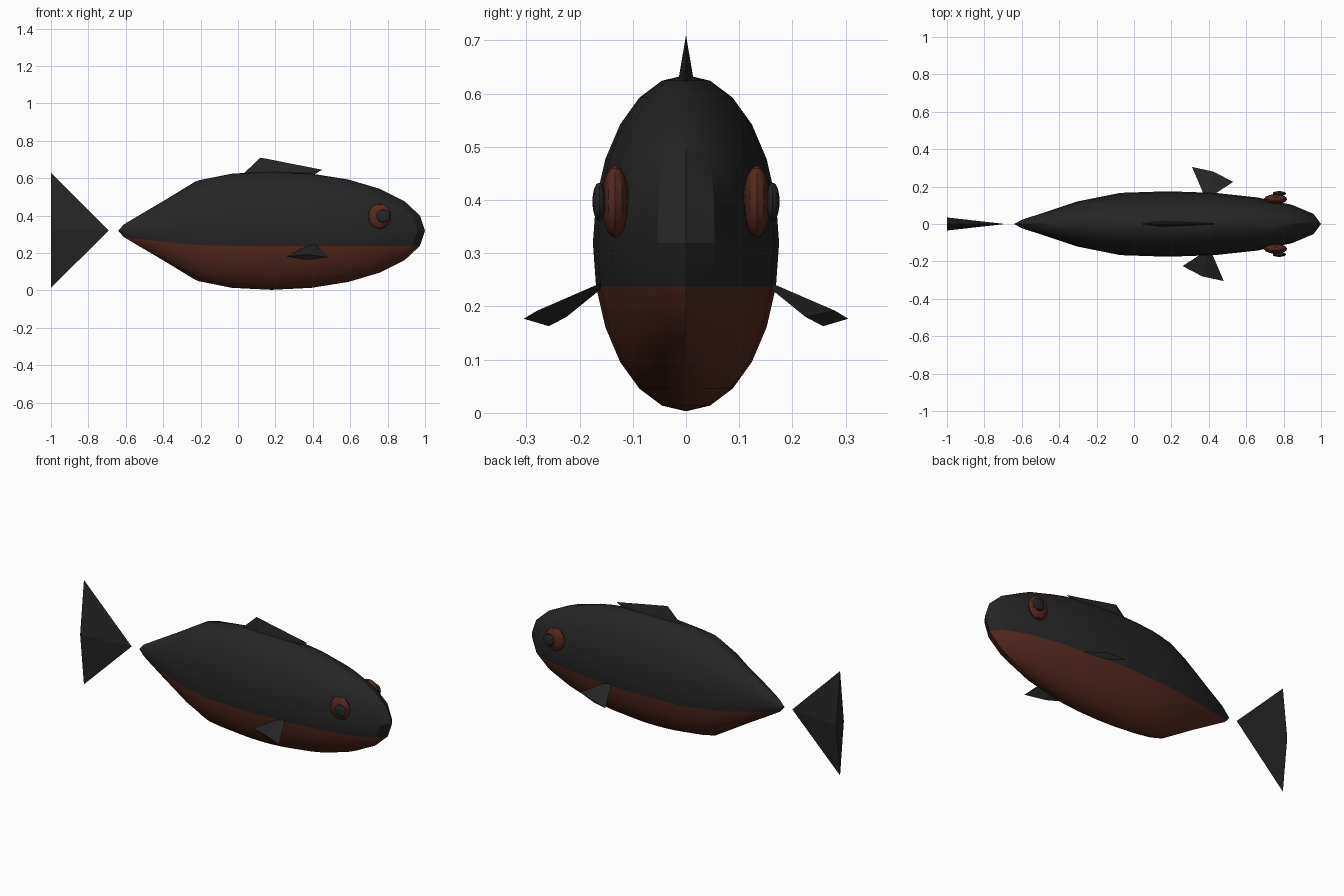
import bpy, bmesh, math
from mathutils import Vector, Matrix

if "Cube" in bpy.data.objects:
    bpy.data.objects.remove(bpy.data.objects["Cube"])


def material(name, rgb):
    m = bpy.data.materials.new(name)
    m.use_nodes = True
    m.diffuse_color = (*rgb, 1)
    m.node_tree.nodes["Principled BSDF"].inputs["Base Color"].default_value = (*rgb, 1)
    return m


BLACK = material("charcoal black", (0.019, 0.019, 0.019))
BROWN = material("red brown", (0.09, 0.023, 0.014))


def add_object(name, bm, mats, smooth=False):
    bmesh.ops.recalc_face_normals(bm, faces=bm.faces)
    mesh = bpy.data.meshes.new(name)
    bm.to_mesh(mesh)
    bm.free()
    for m in mats:
        mesh.materials.append(m)
    ob = bpy.data.objects.new(name, mesh)
    bpy.context.collection.objects.link(ob)
    if smooth:
        bpy.ops.object.select_all(action='DESELECT')
        ob.select_set(True)
        bpy.context.view_layer.objects.active = ob
        bpy.ops.object.shade_smooth_by_angle(angle=math.radians(30))
    return ob


def ellipsoid(name, centre, radii, segments, rings, mat):
    bm = bmesh.new()
    bmesh.ops.create_uvsphere(bm, u_segments=segments, v_segments=rings, radius=1)
    bmesh.ops.transform(bm, verts=bm.verts,
                        matrix=Matrix.Translation(centre) @ Matrix.Diagonal((*radii, 1)))
    return add_object(name, bm, [mat], True)


def pyramid(name, loop, *tips):
    """Join a closed loop of points to one or two tips."""
    bm = bmesh.new()
    ring = [bm.verts.new(p) for p in loop]
    for tip in tips:
        t = bm.verts.new(tip)
        for a, b in zip(ring, ring[1:] + ring[:1]):
            bm.faces.new((a, b, t))
    if len(tips) == 1:
        bm.faces.new(ring)
    return add_object(name, bm, [BLACK])


# Body: stretched sphere, brown below one ring, tapered towards the tail
bm = bmesh.new()
bmesh.ops.create_uvsphere(bm, u_segments=20, v_segments=12, radius=1)
for f in bm.faces:
    f.material_index = int(f.calc_center_median().z < -0.2)
for v in bm.verts:
    x = 0.18 + 0.82 * v.co.x
    taper = 1 - max(0, -0.2 - x) * 1.46
    v.co = (x, 0.175 * taper * v.co.y, 0.319 + 0.316 * taper * v.co.z)
add_object("body", bm, [BLACK, BROWN], True)

# Eyes with dark pupils
for side, s in (("left", 1), ("right", -1)):
    ellipsoid(side + "_eye", (0.757, s * 0.133, 0.397), (0.062, 0.026, 0.068), 12, 8, BROWN)
    ellipsoid(side + "_pupil", (0.777, s * 0.163, 0.397), (0.036, 0.013, 0.036), 12, 8, BLACK)

# Tail fin: flattened four-sided cone
pyramid("tail_fin",
        [(-1, 0, 0.015), (-1, 0.035, 0.32), (-1, 0, 0.628), (-1, -0.035, 0.32)],
        (-0.69, 0, 0.32))

# Back fin: thin double pyramid sunk into the back
pyramid("back_fin",
        [(0.02, 0, 0.615), (0.12, 0, 0.71), (0.45, 0, 0.645), (0.34, 0, 0.58)],
        (0.15, 0.017, 0.61), (0.15, -0.017, 0.61))

# Side fins: the second is the first turned half round
fin = [(0.31, 0.305, 0.177), (0.425, 0.28, 0.192), (0.53, 0.225, 0.18), (0.415, 0.258, 0.163)]
root = (0.385, 0.13, 0.257)
half_turn = Matrix.Translation((0.79, 0, 0)) @ Matrix.Rotation(math.pi, 4, 'Z')
for name, m in (("rear_side_fin", Matrix()), ("front_side_fin", half_turn)):
    pyramid(name, [m @ Vector(p) for p in fin], m @ Vector(root))
